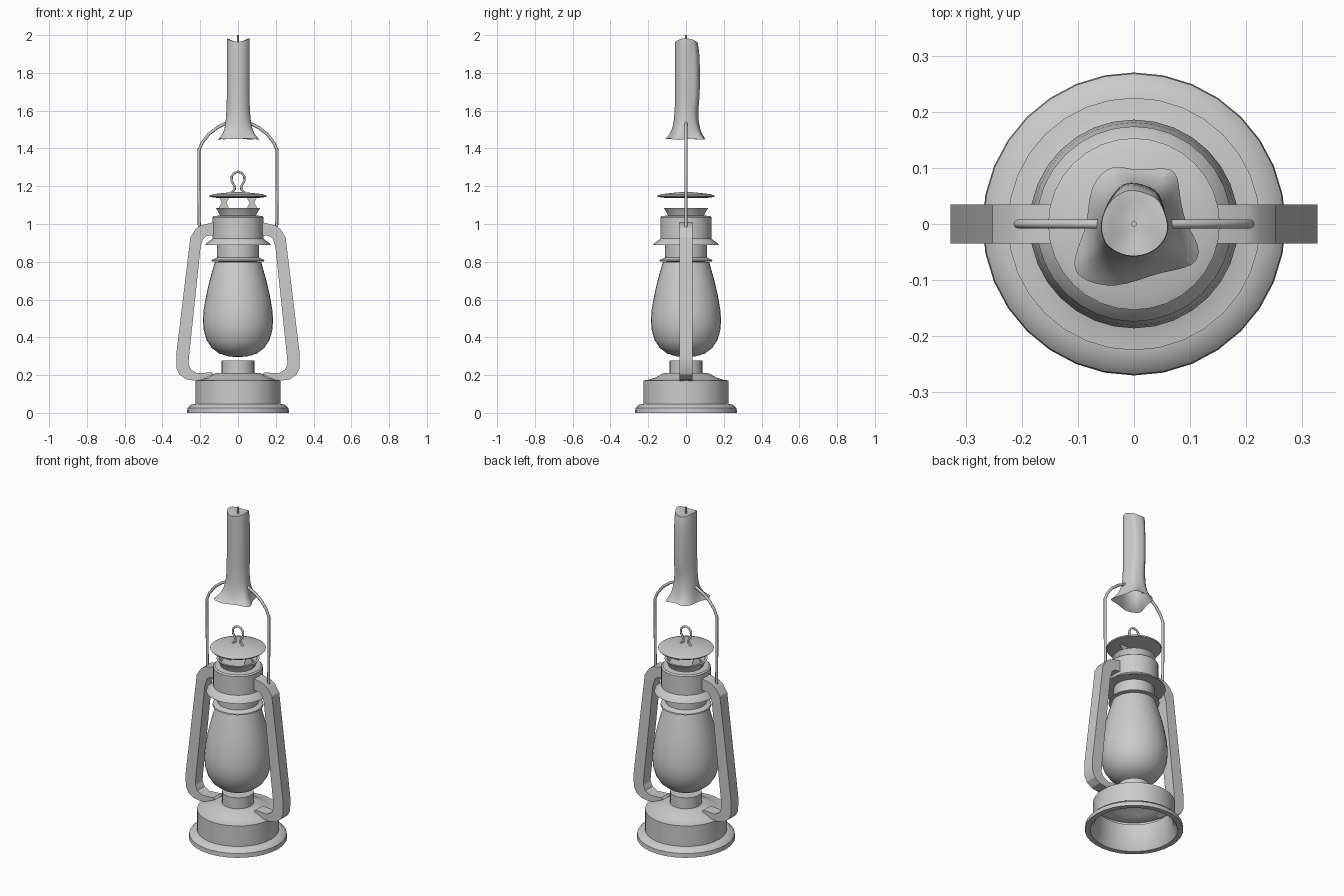
import bpy, bmesh
from math import sin, cos, pi, atan2

if "Cube" in bpy.data.objects:
    bpy.data.objects.remove(bpy.data.objects["Cube"])


def finish(name, bm, angle=35):
    me = bpy.data.meshes.new(name)
    bm.to_mesh(me)
    bm.free()
    ob = bpy.data.objects.new(name, me)
    bpy.context.collection.objects.link(ob)
    bpy.ops.object.select_all(action='DESELECT')
    ob.select_set(True)
    bpy.context.view_layer.objects.active = ob
    bpy.ops.object.shade_smooth_by_angle(angle=angle * pi / 180)
    return ob


def lathe(name, profile, segs=32):
    bm = bmesh.new()
    vs = [bm.verts.new((r, 0, z)) for r, z in profile]
    es = [bm.edges.new(p) for p in zip(vs, vs[1:])]
    bmesh.ops.spin(bm, geom=vs + es, cent=(0, 0, 0), axis=(0, 0, 1),
                   angle=2 * pi, steps=segs, use_duplicate=False)
    bmesh.ops.remove_doubles(bm, verts=bm.verts, dist=0.0005)
    bmesh.ops.recalc_face_normals(bm, faces=bm.faces)
    return finish(name, bm)


def plate(name, outline, width):
    # xz outline extruded along y, mirrored to the other side
    bm = bmesh.new()
    f = bm.faces.new([bm.verts.new((x, -width / 2, z)) for x, z in outline])
    ext = bmesh.ops.extrude_face_region(bm, geom=[f], use_keep_orig=True)
    bmesh.ops.translate(bm, vec=(0, width, 0),
                        verts=[v for v in ext['geom'] if isinstance(v, bmesh.types.BMVert)])
    bmesh.ops.recalc_face_normals(bm, faces=bm.faces)
    ob = finish(name, bm, 25)
    ob.modifiers.new("mirror", 'MIRROR').use_mirror_merge = False
    return ob


def wire(name, pts, radius):
    cu = bpy.data.curves.new(name, 'CURVE')
    cu.dimensions = '3D'
    cu.bevel_depth = radius
    cu.bevel_resolution = 2
    cu.use_fill_caps = True
    sp = cu.splines.new('POLY')
    sp.points.add(len(pts) - 1)
    for p, (x, z) in zip(sp.points, pts):
        p.co = (x, 0, z, 1)
    ob = bpy.data.objects.new(name, cu)
    bpy.context.collection.objects.link(ob)
    return ob


# hollow fuel base with domed top
lathe("fuel_base", [(0.205, 0.15), (0.215, 0.04), (0.24, 0.0), (0.27, 0.0), (0.268, 0.025),
                    (0.25, 0.043), (0.225, 0.048), (0.225, 0.172), (0.20, 0.175),
                    (0.16, 0.187), (0.12, 0.21), (0.087, 0.212)])
lathe("burner", [(0.087, 0.2), (0.087, 0.278), (0, 0.278)], 24)

# pear-shaped globe
lathe("globe", [(0, 0.295), (0.05, 0.299), (0.1, 0.314), (0.14, 0.345), (0.166, 0.385),
                (0.181, 0.435), (0.186, 0.49), (0.181, 0.55), (0.167, 0.63),
                (0.148, 0.71), (0.122, 0.80)])

# collar and chimney
lathe("globe_collar", [(0.1, 0.8), (0.14, 0.803), (0.138, 0.81), (0.112, 0.822), (0.112, 0.9)])
lathe("chimney_drum", [(0.11, 0.89), (0.174, 0.888), (0.172, 0.894), (0.14, 0.918),
                       (0.136, 0.922), (0.136, 1.035), (0.128, 1.042), (0.096, 1.045),
                       (0.1, 1.057), (0.118, 1.086), (0.105, 1.086), (0.09, 1.06), (0, 1.06)])

# cap, its brackets and lifting ring
lathe("chimney_cap", [(0, 1.137), (0.11, 1.138), (0.15, 1.143), (0.153, 1.149),
                      (0.13, 1.158), (0.04, 1.168), (0, 1.17)])
plate("cap_bracket", [(0.045, 1.06), (0.105, 1.06), (0.1, 1.09), (0.085, 1.112), (0.1, 1.142),
                      (0.045, 1.142), (0.062, 1.112), (0.05, 1.09)], 0.008)
half = [(-0.035, 1.166), (-0.017, 1.182), (-0.018, 1.2), (-0.034, 1.228),
        (-0.033, 1.252), (-0.02, 1.27)]
wire("lifting_ring", half + [(0, 1.277)] + [(-x, z) for x, z in reversed(half)], 0.006)

# bent side tubes
plate("side_frame", [(0.12, 1.012), (0.2, 0.992), (0.225, 0.973), (0.252, 0.93), (0.327, 0.31),
                     (0.325, 0.235), (0.31, 0.203), (0.275, 0.178), (0.21, 0.168),
                     (0.13, 0.205), (0.14, 0.214), (0.215, 0.21), (0.248, 0.228),
                     (0.262, 0.258), (0.258, 0.31), (0.198, 0.88), (0.185, 0.92),
                     (0.165, 0.937), (0.12, 0.94)], 0.07)

# bail handle
half = [(-0.205, 0.985), (-0.207, 1.2), (-0.207, 1.39), (-0.19, 1.43), (-0.155, 1.475),
        (-0.11, 1.51), (-0.06, 1.535)]
wire("bail_handle", half + [(0, 1.545)] + [(-x, z) for x, z in reversed(half)], 0.008)

# ragged sleeve around the grip, flared at the bottom
hem = [(0.09, 0.0), (0.08, 0.06), (0.077, 0.108), (0.0, 0.09), (-0.035, 0.112), (-0.082, 0.07),
       (-0.08, 0.0), (-0.11, -0.06), (-0.105, -0.098), (-0.03, -0.118), (0.04, -0.085),
       (0.115, -0.078), (0.118, -0.035)]
levels = [(1.45, 1.0, 0), (1.475, 0.45, 0), (1.53, 0.0, 0.067), (1.61, 0, 0.062),
          (1.66, 0, 0.06), (1.9, 0, 0.06), (1.975, 0, 0.06)]
bm = bmesh.new()
rings = []
for z, flare, r in levels:
    ring = []
    for i, (x, y) in enumerate(hem):
        a = atan2(y, x)
        rr = (r or 0.068) * 1.04
        if 1.65 < z < 1.95 and sin(a) > 0.8:
            rr += 0.014
        zz = z + (0.012 * cos(2 * a) if z > 1.95 else 0.006 * sin(5 * a) * flare)
        ring.append(bm.verts.new((x * flare + rr * cos(a) * (1 - flare),
                                  y * flare + rr * sin(a) * (1 - flare), zz)))
    rings.append(ring)
n = len(hem)
for lo, hi in zip(rings, rings[1:]):
    for i in range(n):
        bm.faces.new((lo[i], lo[(i + 1) % n], hi[(i + 1) % n], hi[i]))
tip = bm.verts.new((0, 0, 1.955))
for i in range(n):
    bm.faces.new((rings[-1][i], rings[-1][(i + 1) % n], tip))
bm.edges.ensure_lookup_table()
crease = bm.edges.layers.float.new("crease_edge")
for i in range(n):
    bm.edges.get((rings[-1][i], rings[-1][(i + 1) % n]))[crease] = 0.8
sleeve = finish("handle_sleeve", bm, 50)
sleeve.modifiers.new("smooth", 'SUBSURF').levels = 2

# hanging wire through the sleeve
wire("hanging_wire", [(0, 1.54), (0, 2.0)], 0.005)
